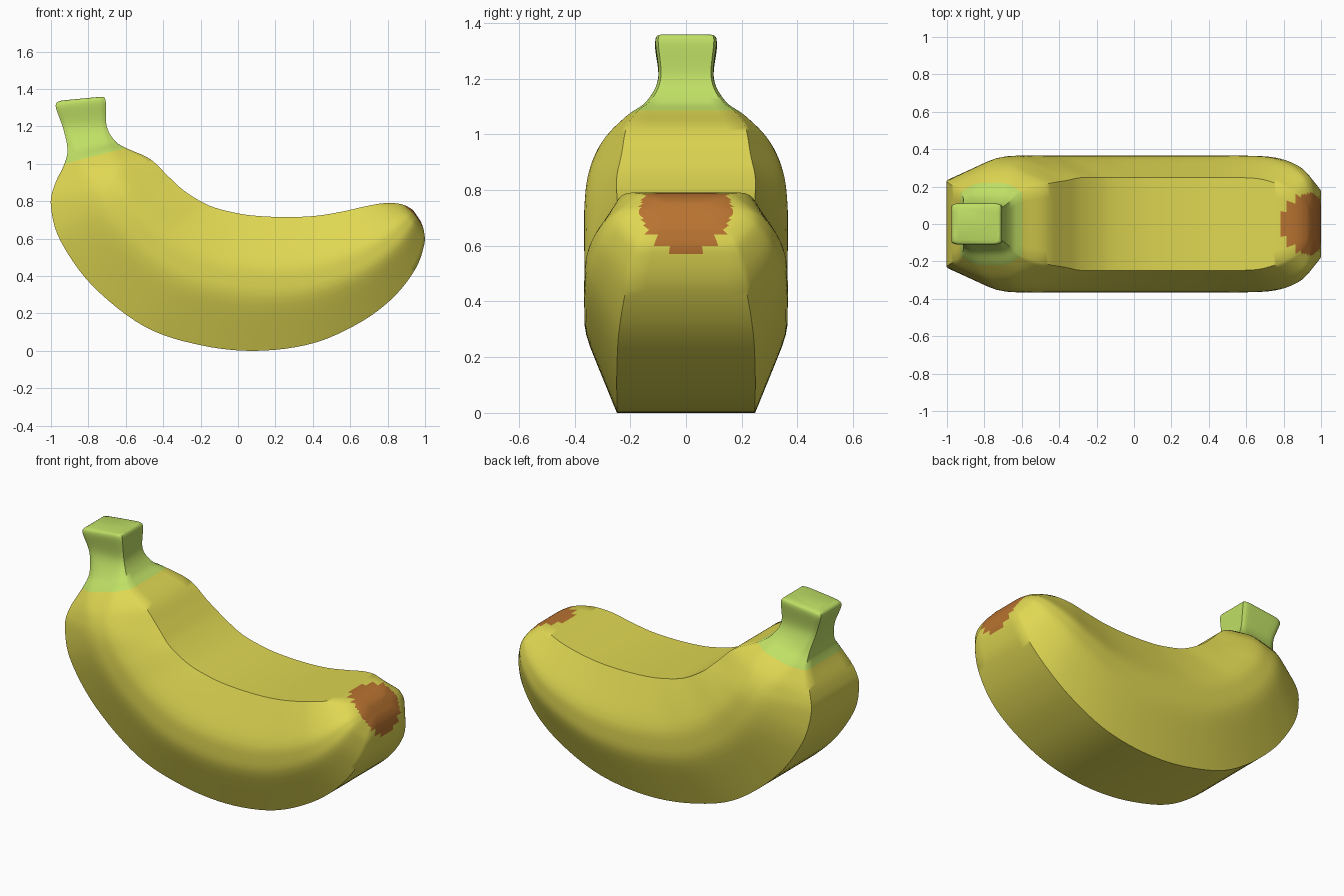
import bpy, bmesh, math
from mathutils import Vector

if "Cube" in bpy.data.objects:
    bpy.data.objects.remove(bpy.data.objects["Cube"])

def material(name, rgb):
    m = bpy.data.materials.new(name)
    m.diffuse_color = (*rgb, 1)
    m.use_nodes = True
    m.node_tree.nodes["Principled BSDF"].inputs["Base Color"].default_value = m.diffuse_color
    return m

# Stations from stem to tip: outer x, outer z, inner x, inner z, half width, flat-side ratio
stations = [
    (-0.945, 1.338, -0.735, 1.358, 0.090, 0.90),
    (-0.975, 1.310, -0.708, 1.340, 0.111, 0.90),
    (-0.935, 1.190, -0.703, 1.205, 0.100, 0.90),
    (-0.912, 1.080, -0.660, 1.125, 0.145, 0.85),
    (-0.928, 1.000, -0.600, 1.085, 0.220, 0.78),
    (-0.983, 0.880, -0.470, 1.025, 0.305, 0.70),
    (-1.000, 0.770, -0.370, 0.930, 0.350, 0.66),
    (-0.950, 0.590, -0.280, 0.850, 0.365, 0.68),
    (-0.780, 0.350, -0.150, 0.775, 0.365, 0.68),
    (-0.500, 0.130, 0.000, 0.735, 0.365, 0.68),
    (-0.200, 0.030, 0.120, 0.720, 0.365, 0.68),
    (0.100, 0.000, 0.270, 0.715, 0.365, 0.68),
    (0.400, 0.040, 0.420, 0.722, 0.365, 0.68),
    (0.650, 0.150, 0.560, 0.745, 0.365, 0.68),
    (0.830, 0.285, 0.670, 0.770, 0.355, 0.68),
    (0.950, 0.440, 0.760, 0.787, 0.318, 0.68),
    (0.996, 0.570, 0.825, 0.790, 0.270, 0.68),
    (0.994, 0.640, 0.880, 0.782, 0.220, 0.68),
    (0.980, 0.685, 0.925, 0.760, 0.140, 0.68),
    (0.965, 0.710, 0.948, 0.736, 0.045, 0.68),
]
STEPS, PER_EDGE, GREEN_END = 6, 6, 4

def spline(a, b, c, d, t):
    return [0.5 * (2*q + (r-p)*t + (2*p - 5*q + 4*r - s)*t*t + (3*q - p - 3*r + s)*t**3)
            for p, q, r, s in zip(a, b, c, d)]

def section(px, pz, qx, qz, w, ratio):
    """Softened octagon between the outer and inner curves."""
    k = min(1, max(0, (0.9 - ratio) / 0.22))
    lo, hi = 0.1 + 0.3 * k, 0.9 - 0.27 * k
    b = w * ratio
    corners = [(-b, 0), (b, 0), (w, lo), (w, hi), (b, 1), (-b, 1), (-w, hi), (-w, lo)]
    pts = []
    for i, (y, f) in enumerate(corners):
        y2, f2 = corners[(i + 1) % 8]
        for j in range(PER_EDGE):
            t = j / PER_EDGE
            pts.append((y + (y2 - y)*t, f + (f2 - f)*t))
    n = len(pts)
    for _ in range(2):
        pts = [tuple((pts[i-1][c] + 2*pts[i][c] + pts[(i+1) % n][c]) / 4 for c in (0, 1))
               if not (abs(pts[i][1]) < 1e-6 or abs(pts[i][1] - 1) < 1e-6) else pts[i]
               for i in range(n)]
    return [(px + (qx - px)*f, y, pz + (qz - pz)*f) for y, f in pts]

# Banana body lofted through the stations
bm = bmesh.new()
rings = []
last = len(stations) - 1
for i in range(last):
    a, b, c, d = (stations[min(last, max(0, i + k))] for k in (-1, 0, 1, 2))
    for s in range(STEPS):
        rings.append([bm.verts.new(p) for p in section(*spline(a, b, c, d, s / STEPS))])
rings.append([bm.verts.new(p) for p in section(*stations[-1])])

tip = Vector((0.935, 0, 0.725))
n = len(rings[0])
for i in range(len(rings) - 1):
    for j in range(n):
        k = (j + 1) % n
        f = bm.faces.new((rings[i][j], rings[i][k], rings[i+1][k], rings[i+1][j]))
        # green stem end, brown blossom tip, yellow skin between
        if i < GREEN_END * STEPS:
            f.material_index = 1
        elif (f.calc_center_median() - tip).length < 0.165:
            f.material_index = 2
bm.faces.new(rings[0]).material_index = 1
bm.faces.new(rings[-1]).material_index = 2
bmesh.ops.recalc_face_normals(bm, faces=bm.faces)

mesh = bpy.data.meshes.new("banana")
bm.to_mesh(mesh)
bm.free()
for m in (material("yellow skin", (0.74, 0.68, 0.085)),
          material("green stem", (0.52, 0.74, 0.13)),
          material("brown tip", (0.48, 0.17, 0.03))):
    mesh.materials.append(m)
obj = bpy.data.objects.new("banana", mesh)
bpy.context.collection.objects.link(obj)
bpy.context.view_layer.objects.active = obj
obj.select_set(True)
bpy.ops.object.shade_smooth_by_angle(angle=math.radians(50))
